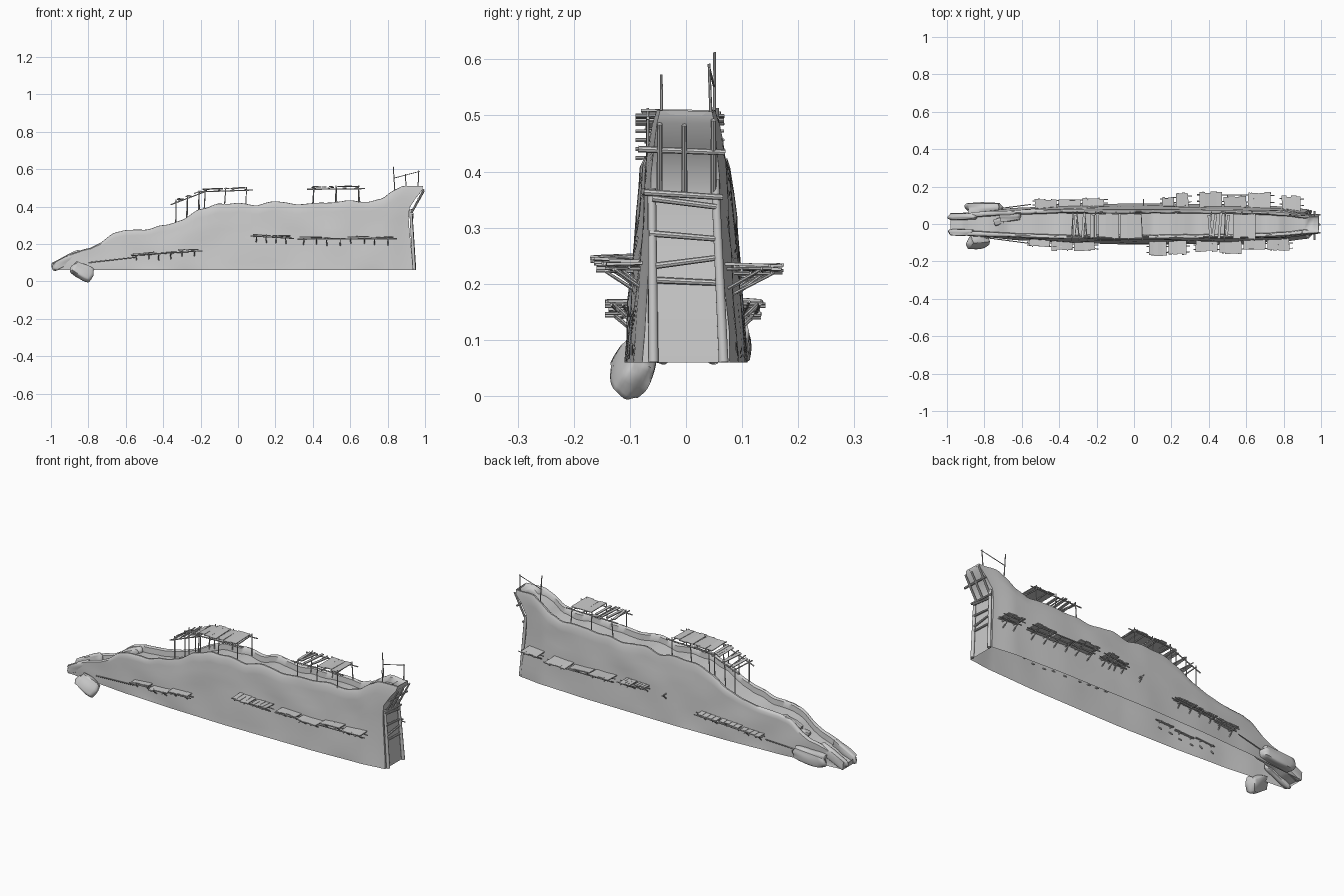
import bpy, bmesh, math, random
from mathutils import Vector, Matrix, Euler, noise

if "Cube" in bpy.data.objects:
    bpy.data.objects.remove(bpy.data.objects["Cube"])

rnd = random.Random(4)
R = rnd.uniform


def finish(bm, name, angle=40, recalc=True):
    if recalc:
        bmesh.ops.recalc_face_normals(bm, faces=bm.faces)
    me = bpy.data.meshes.new(name)
    bm.to_mesh(me)
    bm.free()
    me.polygons.foreach_set("use_smooth", [True] * len(me.polygons))
    me.set_sharp_from_angle(angle=math.radians(angle))
    ob = bpy.data.objects.new(name, me)
    bpy.context.collection.objects.link(ob)
    return ob


def beam(bm, p, q, r, sides=7):
    p, q = Vector(p), Vector(q)
    d = q - p
    m = Matrix.Translation((p + q) / 2) @ d.to_track_quat('Z', 'Y').to_matrix().to_4x4()
    bmesh.ops.create_cone(bm, cap_ends=True, segments=sides, radius1=r, radius2=r * 0.85,
                          depth=d.length, matrix=m)


def box(bm, c, size, rot=(0, 0, 0)):
    m = Matrix.Translation(c) @ Euler(rot).to_matrix().to_4x4() @ Matrix.Diagonal((*size, 1))
    bmesh.ops.create_cube(bm, size=1, matrix=m)


def interp(table, x):
    if x <= table[0][0]:
        return table[0][1]
    for (a, va), (b, vb) in zip(table, table[1:]):
        if x <= b:
            t = (x - a) / (b - a)
            return va + (vb - va) * t * t * (3 - 2 * t) * 0.5 + (vb - va) * t * 0.5
    return table[-1][1]


BASE = 0.06
TOP = [(-.98, .085), (-.94, .115), (-.88, .15), (-.8, .178), (-.75, .2), (-.65, .262), (-.6, .275),
       (-.5, .278), (-.4, .295), (-.3, .33), (-.2, .385), (-.1, .415), (0, .42), (.1, .405),
       (.2, .43), (.32, .412), (.45, .42), (.6, .43), (.7, .425), (.77, .445), (.82, .485),
       (.86, .508), (.94, .512)]
WIDTH = [(-.98, .055), (-.8, .07), (-.6, .088), (-.3, .103), (0, .11), (.5, .106), (.8, .094), (.94, .078)]
LEAN = [(.06, -.004), (.34, -.028), (.39, -.024), (.44, .008), (.49, .046), (.52, .05)]


def half_width(x, z):
    return interp(WIDTH, x) * (1 - 0.27 * (z - BASE) / 0.37)


# Long hollow earth wall, open below, with a sunken walkway between two parapets
bm = bmesh.new()
N = 110
rings = []
for i in range(N + 1):
    x = -.98 + 1.92 * i / N
    grow = max(0, (x - .74) / .2) ** 1.5
    halves = []
    for s in (-1, 1):
        top = interp(TOP, x) + .009 * noise.noise((x * 11, s * 5, 0)) - (.004 if s > 0 else 0)
        h = top - BASE
        depth = min(.035, h * .5)
        if i > N - 3:
            depth = .008
        pts = []
        for t in (0, .12, .3, .5, .62, .74, .86, .95):
            z = BASE + h * t
            w = half_width(x, z) + .006 * noise.noise((x * 5, z * 9, s * 3)) * (t > 0)
            pts.append((w, z))
        w = half_width(x, top)
        jig = .004 * noise.noise((x * 20, s, 4))
        pts += [(w - .006, top - .001), (w - .013, top), (w - .021 + jig, top - .006),
                (w - .024 + jig, top - depth)]
        halves.append([(x + interp(LEAN, z) * grow, s * y, z) for y, z in pts])
    rings.append([bm.verts.new(p) for p in halves[0] + halves[1][::-1]])
for a, b in zip(rings, rings[1:]):
    for j in range(len(a) - 1):
        bm.faces.new((a[j], b[j], b[j + 1], a[j + 1]))
for ring, flip in ((rings[0], 1), (rings[-1], -1)):
    n = len(ring)
    for j in range(n // 2 - 1):
        bm.faces.new((ring[j], ring[j + 1], ring[n - 2 - j], ring[n - 1 - j])[::flip])
finish(bm, "earth_wall", 45, False)


# Boulders and slabs at the low end
def rock(name, c, size, rot, seed):
    bm = bmesh.new()
    bmesh.ops.create_cube(bm, size=1.0)
    bmesh.ops.subdivide_edges(bm, edges=bm.edges, cuts=6, use_grid_fill=True)
    m = Matrix.Translation(c) @ Euler(rot).to_matrix().to_4x4() @ Matrix.Diagonal((*size, 1))
    for v in bm.verts:
        p = v.co.copy()
        p = p.lerp(p.normalized() * .56, .45)
        p *= 1 + .22 * noise.noise(p * 1.8 + Vector((seed, 0, 0)))
        v.co = m @ p
    finish(bm, name, 60)


rock("front_boulder", (-.835, -.094, .053), (.12, .055, .08), (-.45, .5, .1), 2)
rock("rear_boulder", (-.80, .086, .098), (.19, .056, .065), (0, -.1, .02), 7)
rock("tail_slab_rear", (-.915, .04, .112), (.16, .036, .05), (0, -.45, 0), 11)
rock("tail_slab_front", (-.92, -.045, .108), (.15, .034, .045), (0, -.45, 0), 15)
rock("path_stone_large", (-.66, .035, .215), (.12, .04, .05), (0, -.45, .1), 19)
rock("path_stone_small", (-.72, .015, .178), (.06, .035, .03), (0, -.3, .3), 23)

# Timber ladder frame on the tall end
bm = bmesh.new()
beam(bm, (.942, -.058, .06), (.924, -.061, .37), .009, 10)
beam(bm, (.944, .067, .06), (.924, .052, .385), .009, 10)
for z0, z1, a, b in ((.363, .354, -.075, .066), (.352, .337, -.06, .055), (.29, .28, -.065, .055),
                     (.232, .247, -.055, .06), (.207, .201, -.065, .066)):
    beam(bm, (.932, a, z0), (.932, b, z1), .006, 8)
for y, z in ((-.047, .485), (-.003, .483), (.049, .492)):
    beam(bm, (.925, y, .362), (.994, y, z), .0055, 8)
beam(bm, (.965, -.085, .44), (.965, .07, .434), .006, 8)
finish(bm, "end_ladder_frame")

# Thin lookout poles and handrail on the raised end
bm = bmesh.new()
beam(bm, (.84, .05, .46), (.83, .051, .613), .003)
beam(bm, (.962, .045, .48), (.966, .041, .592), .003)
beam(bm, (.835, .05, .552), (.972, .041, .588), .0022)
beam(bm, (.9, -.043, .47), (.895, -.044, .573), .003)
finish(bm, "lookout_poles")


# Roofs of loose boards on posts above the walkway
def canopy(name, x0, x1, z0, z1, panels, slats):
    bm = bmesh.new()
    zf = lambda x: z0 + (z1 - z0) * (x - x0) / (x1 - x0)
    tilt = -math.atan2(z1 - z0, x1 - x0)
    for y in (-.068, .056):
        for k in range(3):
            x = x0 + (x1 - x0) * (.06 + .44 * k)
            beam(bm, (x + R(-.01, .01), y, interp(TOP, x) - .03), (x, y, zf(x) + .01), .003)
        beam(bm, (x0 - .02, y, zf(x0 - .02) - .008), (x1 + .02, y, zf(x1 + .02) - .008), .0035)
    for k in range(4):
        x = x0 + (x1 - x0) * (.04 + .3 * k)
        beam(bm, (x, -.09, zf(x) - .003), (x + R(-.015, .015), .068, zf(x) - .003), .0035)
    for a, b in panels:
        w = (b - a) / 3
        for k in range(3):
            x = a + w * (k + .5)
            box(bm, (x, R(-.014, -.006), zf(x) + .004 + R(0, .002)),
                (w, R(.115, .135), .004), (R(-.04, .04), tilt + R(-.04, .04), 0))
    for x in slats:
        box(bm, (x, -.008, zf(x) + .004), (.014, R(.11, .14), .005), (R(-.06, .06), tilt, R(-.15, .15)))
    finish(bm, name, 30)


canopy("canopy_middle", -.19, .06, .487, .495, [(-.19, -.08), (-.075, .04)], [])
canopy("canopy_slope", -.34, -.2, .425, .478, [(-.235, -.2)], [-.315, -.27])
canopy("canopy_high", .39, .66, .5, .503, [(.53, .65)], [.405, .43, .46, .5])


# Plank shelves propped on struts that run through both flanks
def shelf(name, side, x0, x1, z0, z1, outs, gap=.01):
    bm = bmesh.new()
    zf = lambda x: z0 + (z1 - z0) * (x - x0) / (x1 - x0)
    wide = (x1 - x0) / len(outs)
    for k, out in enumerate(outs):
        a, b = x0 + wide * k, x0 + wide * (k + 1) - gap
        dz, yaw, roll, pitch = R(-.004, .006), R(-.04, .04), R(-.05, .05), R(-.06, .06)
        n = 4
        for j in range(n):
            x = a + (b - a) * (j + .5) / n
            inner = half_width(x, zf(x)) - .008
            o = out + R(-.006, .003)
            box(bm, (x, side * (inner + o) / 2, zf(x) + dz + .006 + (x - (a + b) / 2) * -roll),
                ((b - a) / n, o - inner, .005), (pitch + R(-.02, .02), roll, yaw))
        for x in (a + .15 * wide, a + .7 * wide):
            w = half_width(x, zf(x))
            z = zf(x) + dz
            beam(bm, (x, side * (w - .02), z - .002), (x, side * (out + .002), z - .001), .003)
            beam(bm, (x, side * (w - .018), z - .046), (x + R(-.006, .006), side * (out - .012), z), .003)
    for f in (.35, .8):
        y0, y1 = [half_width(x, zf(x)) + f * (out - half_width(x, zf(x)))
                  for x, out in ((x0, outs[0]), (x1, outs[-1]))]
        beam(bm, (x0 - .012, side * y0, z0 + R(-.003, .003)), (x1 + .01, side * y1, z1 + R(-.003, .003)), .003)
    finish(bm, name, 30)


shelf("front_shelf_low", -1, -.56, -.2, .138, .162, [.12, .142, .142])
shelf("front_shelf_middle", -1, .08, .29, .24, .228, [.168, .162])
shelf("front_shelf_high", -1, .33, .84, .225, .228, [.148, .158, .135, .142])
shelf("rear_shelf_low", 1, -.53, -.15, .14, .166, [.132, .13, .14])
shelf("rear_shelf_middle", 1, .15, .3, .222, .228, [.142, .165])
shelf("rear_shelf_high", 1, .35, .74, .222, .218, [.172, .15, .17])
shelf("rear_shelf_end", 1, .79, .9, .225, .225, [.15])

# Long loose rails and a leftover strut pair on the rear flank
bm = bmesh.new()
for s in (-1, 1):
    beam(bm, (-.8, s * .072, .1), (-.55, s * .105, .128), .003)
w = half_width(.05, .2)
beam(bm, (.05, w - .02, .17), (.05, w + .03, .215), .0035)
beam(bm, (.05, w - .02, .213), (.05, w + .035, .213), .0035)
finish(bm, "rails_and_strut")
